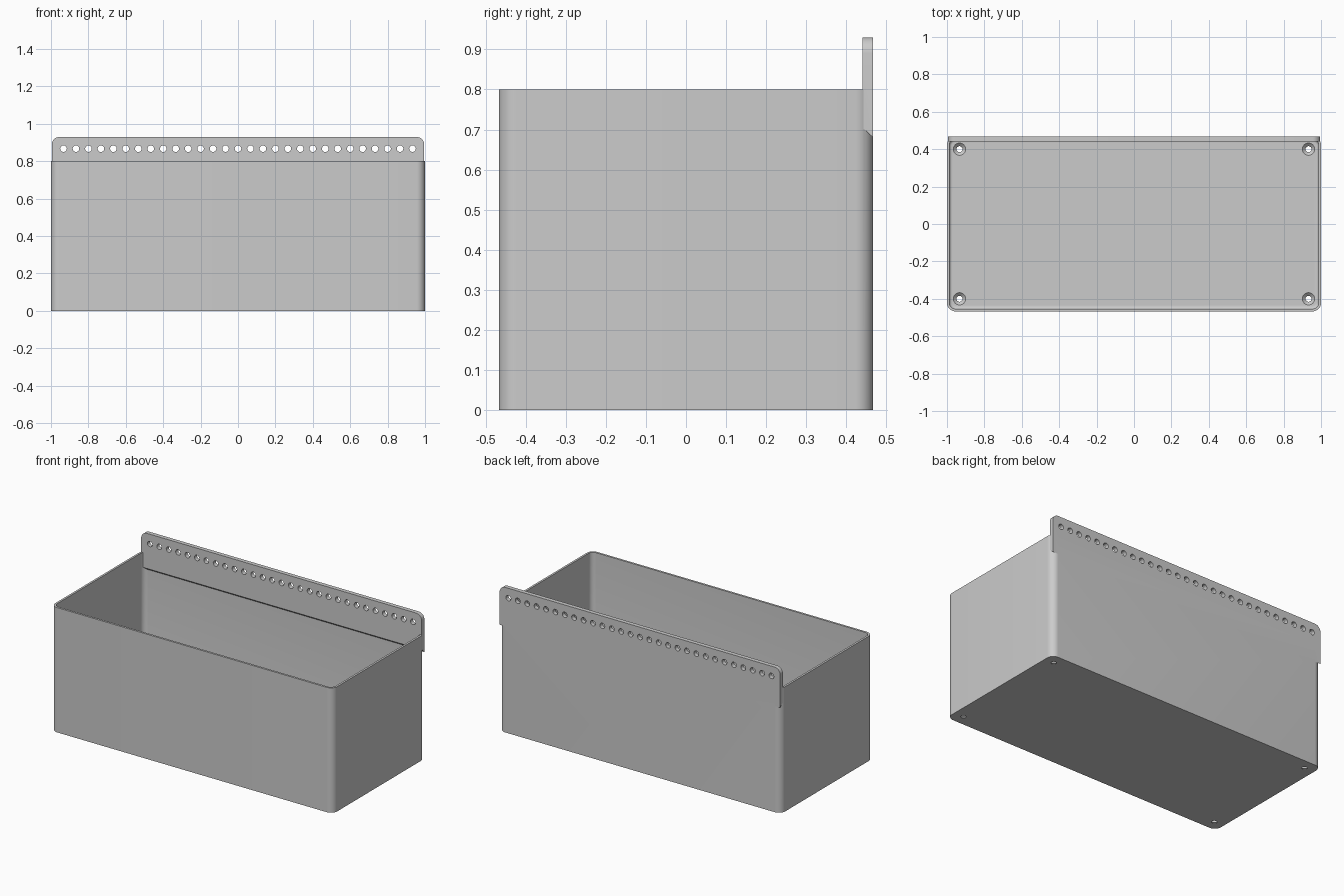
import bpy, bmesh, math
from mathutils import Matrix

if "Cube" in bpy.data.objects:
    bpy.data.objects.remove(bpy.data.objects["Cube"], do_unlink=True)

W, D, H = 1.0, 0.467, 0.8        # half width, half depth, wall height
WALL, FLOOR, R = 0.0133, 0.02, 0.045
HOLE_X, HOLE_Y = 0.933, 0.4

grey = bpy.data.materials.new("plain grey")
grey.use_nodes = True
colour = (0.6, 0.6, 0.6, 1)
grey.diffuse_color = colour
grey.node_tree.nodes["Principled BSDF"].inputs["Base Color"].default_value = colour


def make(name, bm):
    bmesh.ops.recalc_face_normals(bm, faces=bm.faces)
    mesh = bpy.data.meshes.new(name)
    bm.to_mesh(mesh)
    bm.free()
    mesh.materials.append(grey)
    obj = bpy.data.objects.new(name, mesh)
    bpy.context.collection.objects.link(obj)
    return obj


def rounded(hx, hy, r, steps=10):
    """Rounded rectangle outline, counter-clockwise."""
    pts = []
    for k, (sx, sy) in enumerate(((1, 1), (-1, 1), (-1, -1), (1, -1))):
        for i in range(steps + 1):
            a = math.pi / 2 * (k + i / steps)
            pts.append((sx * (hx - r) + r * math.cos(a),
                        sy * (hy - r) + r * math.sin(a)))
    return pts


def loft(bm, rings):
    """Skin a list of equal rings and cap both ends."""
    loops = [[bm.verts.new(p) for p in ring] for ring in rings]
    for a, b in zip(loops, loops[1:]):
        for i in range(len(a)):
            j = (i + 1) % len(a)
            bm.faces.new((a[i], a[j], b[j], b[i]))
    bm.faces.new(loops[0])
    bm.faces.new(loops[-1])


def boolean(target, tool, operation):
    mod = target.modifiers.new(operation, "BOOLEAN")
    mod.operation, mod.solver, mod.object = operation, "EXACT", tool
    bpy.context.view_layer.objects.active = target
    bpy.ops.object.modifier_apply(modifier=mod.name)
    bpy.data.objects.remove(tool, do_unlink=True)


# Open bin: outer skin, rim, inner skin with a small fillet at the floor
rings = [(0, 0), (0, H), (WALL, H)]
fillet = 0.015
for i in range(6):
    a = math.pi / 2 * i / 5
    rings.append((WALL + fillet * (1 - math.cos(a)),
                  FLOOR + fillet * (1 - math.sin(a))))
bm = bmesh.new()
loft(bm, [[(x, y, z) for x, y in rounded(W - d, D - d, R - d)] for d, z in rings])
bin_body = make("bin", bm)

# Hanging rail on the back wall, with a sloped underside
half, top, r = 0.995, 0.93, 0.04
outline = []
for side in (1, -1):
    arc = [(side * (half - r + r * math.cos(a)), top - r + r * math.sin(a))
           for a in (math.pi / 2 * i / 10 for i in range(11))]
    outline += arc if side == 1 else arc[::-1]
bm = bmesh.new()
loft(bm, [[(x, y, z) for x, z in outline + [(-half, low), (half, low)]]
          for y, low in ((0.44, 0.705), (D, 0.68))])
boolean(bin_body, make("rail", bm), "UNION")

# Row of hanging holes through the rail
bm = bmesh.new()
for i in range(29):
    x = HOLE_X * (i / 14 - 1)
    bmesh.ops.create_cone(bm, cap_ends=True, segments=24, radius1=0.0175,
                          radius2=0.0175, depth=0.2,
                          matrix=Matrix.Translation((x, D, 0.867))
                          @ Matrix.Rotation(math.pi / 2, 4, "X"))
boolean(bin_body, make("hanging_holes", bm), "DIFFERENCE")

# Countersunk screw holes in the floor corners
bm = bmesh.new()
profile = [(0.016, -0.02), (0.016, 0.004), (0.033, FLOOR), (0.033, 0.05)]
for sx in (-1, 1):
    for sy in (-1, 1):
        loft(bm, [[(sx * HOLE_X + rad * math.cos(t), sy * HOLE_Y + rad * math.sin(t), z)
                   for t in (math.tau * k / 24 for k in range(24))]
                  for rad, z in profile])
boolean(bin_body, make("screw_holes", bm), "DIFFERENCE")

bpy.ops.object.select_all(action="DESELECT")
bin_body.select_set(True)
bpy.context.view_layer.objects.active = bin_body
bpy.ops.object.shade_smooth_by_angle(angle=math.radians(30))
